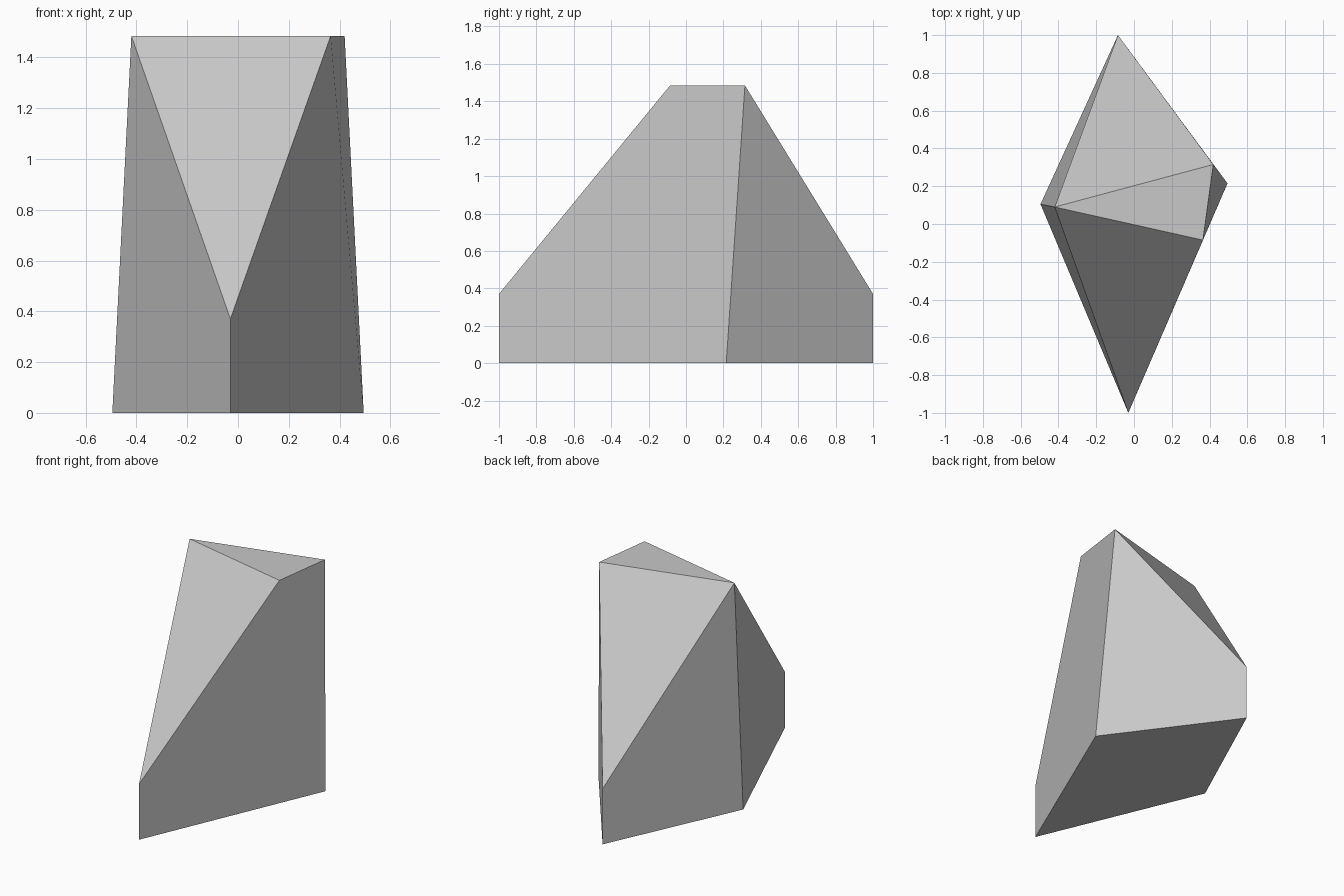
import bpy
import bmesh

cube = bpy.data.objects.get("Cube")
if cube:
    bpy.data.objects.remove(cube, do_unlink=True)

# Plain stone grey
stone = bpy.data.materials.new("stone_grey")
stone.use_nodes = True
grey = (0.58, 0.58, 0.58, 1)
stone.diffuse_color = grey
stone.node_tree.nodes["Principled BSDF"].inputs["Base Color"].default_value = grey

# Rock corners: diamond base, raised front and back edges, triangular top
corners = {
    "base_front": (-0.03, -1.0, 0),
    "base_right": (0.495, 0.215, 0),
    "base_back": (-0.085, 1.0, 0),
    "base_left": (-0.495, 0.105, 0),
    "edge_front": (-0.03, -1.0, 0.37),
    "edge_back": (-0.085, 1.0, 0.37),
    "top_left": (-0.42, 0.09, 1.485),
    "top_right": (0.42, 0.315, 1.485),
    "top_front": (0.365, -0.085, 1.485),
}

# Flat facets between the corners
facets = [
    "base_left base_back base_right base_front",
    "top_left top_front top_right",
    "edge_front top_front top_left",
    "edge_back top_left top_right",
    "base_front base_right top_right top_front edge_front",
    "base_right base_back edge_back top_right",
    "base_back base_left top_left edge_back",
    "base_left base_front edge_front top_left",
]

bm = bmesh.new()
verts = {name: bm.verts.new(co) for name, co in corners.items()}
for facet in facets:
    bm.faces.new([verts[name] for name in facet.split()])
bmesh.ops.recalc_face_normals(bm, faces=bm.faces)

mesh = bpy.data.meshes.new("rock")
bm.to_mesh(mesh)
bm.free()
mesh.materials.append(stone)
rock = bpy.data.objects.new("rock", mesh)
bpy.context.collection.objects.link(rock)
